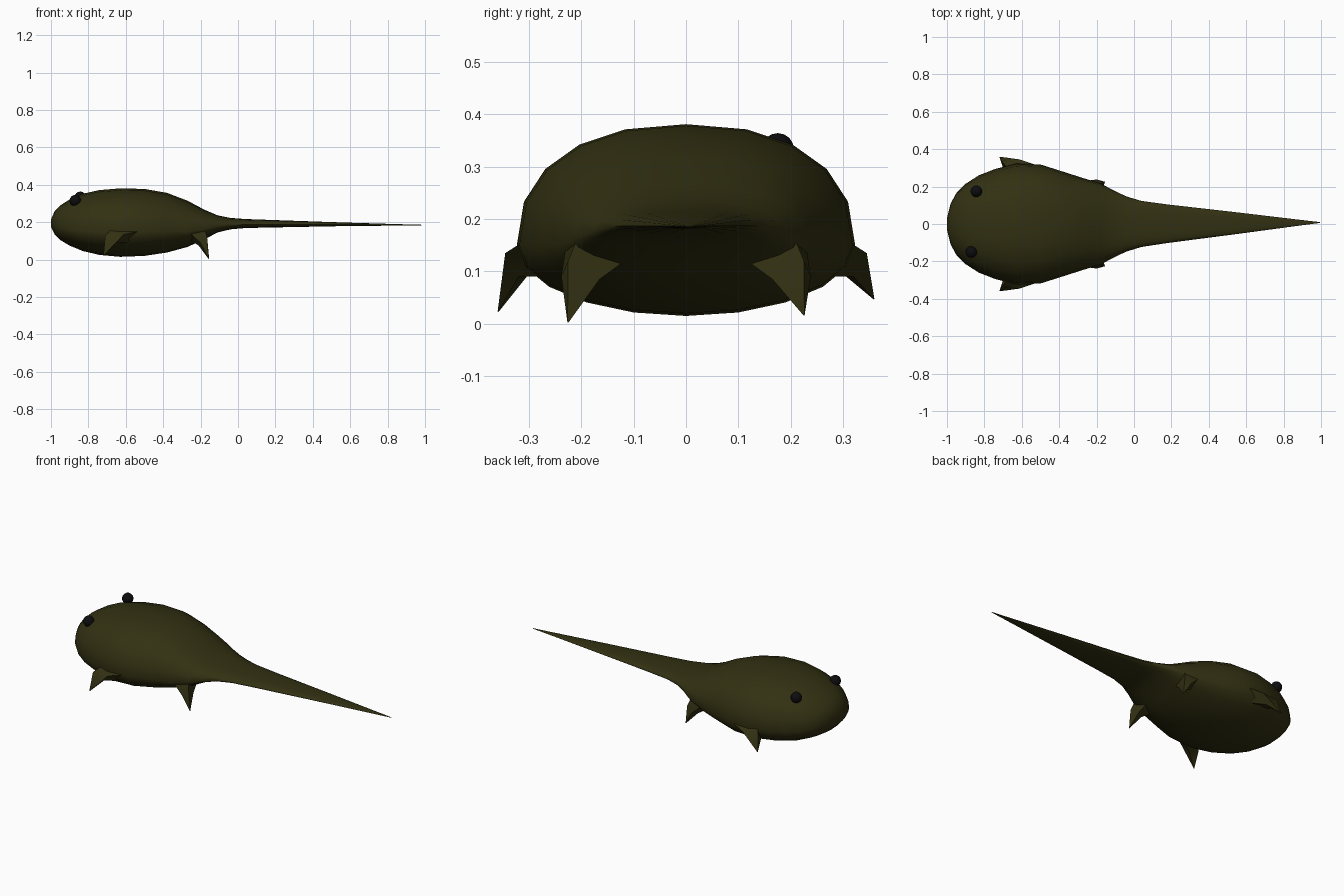
import bpy, bmesh, math
from mathutils import Vector

if "Cube" in bpy.data.objects:
    bpy.data.objects.remove(bpy.data.objects["Cube"])


def material(name, rgb):
    m = bpy.data.materials.new(name)
    m.diffuse_color = (*rgb, 1)
    m.use_nodes = True
    m.node_tree.nodes["Principled BSDF"].inputs["Base Color"].default_value = m.diffuse_color
    return m


OLIVE = material("dark olive skin", (0.032, 0.030, 0.006))
BLACK = material("black eye", (0.004, 0.004, 0.005))


def loft(name, rings, mat, angle):
    """Skin a list of equal-sized point rings and cap both ends."""
    bm = bmesh.new()
    rows = [[bm.verts.new(p) for p in ring] for ring in rings]
    n = len(rows[0])
    for a, b in zip(rows, rows[1:]):
        for i in range(n):
            j = (i + 1) % n
            bm.faces.new((a[i], a[j], b[j], b[i]))
    bm.faces.new(rows[0])
    bm.faces.new(rows[-1])
    bmesh.ops.recalc_face_normals(bm, faces=bm.faces)
    mesh = bpy.data.meshes.new(name)
    bm.to_mesh(mesh)
    bm.free()
    ob = bpy.data.objects.new(name, mesh)
    bpy.context.collection.objects.link(ob)
    mesh.materials.append(mat)
    bpy.ops.object.select_all(action='DESELECT')
    ob.select_set(True)
    bpy.context.view_layer.objects.active = ob
    bpy.ops.object.shade_smooth_by_angle(angle=math.radians(angle))
    return ob


# Body and tail sections: x, half width, widest height, top, bottom
SECTIONS = [
    (-1.0, 0.03, 0.195, 0.215, 0.175), (-0.98, 0.11, 0.18, 0.26, 0.135),
    (-0.95, 0.165, 0.17, 0.29, 0.105), (-0.90, 0.215, 0.16, 0.322, 0.075),
    (-0.83, 0.26, 0.155, 0.352, 0.046), (-0.74, 0.295, 0.15, 0.372, 0.025),
    (-0.63, 0.323, 0.15, 0.381, 0.015), (-0.50, 0.318, 0.15, 0.378, 0.02),
    (-0.38, 0.28, 0.15, 0.357, 0.038), (-0.27, 0.245, 0.15, 0.315, 0.068),
    (-0.18, 0.218, 0.16, 0.267, 0.108), (-0.11, 0.18, 0.175, 0.237, 0.145),
    (-0.04, 0.147, 0.185, 0.223, 0.162), (0.04, 0.123, 0.187, 0.217, 0.169),
    (0.18, 0.103, 0.187, 0.212, 0.172), (0.55, 0.058, 0.187, 0.199, 0.179),
    (0.85, 0.02, 0.186, 0.190, 0.182), (0.995, 0.002, 0.185, 0.186, 0.184),
]


def section(x, w, zm, zt, zb, n=20):
    shift = 0.008 * max(0, x)
    pts = []
    for i in range(n):
        a = math.tau * i / n
        c, s = math.cos(a), math.sin(a)
        e = 0.87 if s > 0 else 1.0          # fuller back, round belly
        y = math.copysign(abs(c) ** e, c) * w + shift
        z = zm + (zt - zm) * s ** e if s > 0 else zm + (zm - zb) * s
        pts.append((x, y, z))
    return pts


loft("body_and_tail", [section(*s) for s in SECTIONS], OLIVE, 60)


# Legs: root ring, middle ring, pointed tip
def leg(name, side, root, mid, tip):
    t = Vector(tip)
    end = [t + (Vector(p) - t) * 0.03 for p in mid]
    rings = [[(p[0], p[1] * side, p[2]) for p in r] for r in (root, mid, end)]
    return loft(name, rings, OLIVE, 50)


FRONT_ROOT = [(-0.67, 0.29, 0.17), (-0.45, 0.29, 0.17), (-0.53, 0.26, 0.09), (-0.66, 0.25, 0.10)]
FRONT_MID = [(-0.71, 0.34, 0.13), (-0.61, 0.345, 0.135), (-0.65, 0.32, 0.09), (-0.70, 0.30, 0.095)]
BACK_ROOT = [(-0.19, 0.11, 0.125), (-0.18, 0.205, 0.17), (-0.26, 0.23, 0.145), (-0.25, 0.17, 0.10)]
BACK_MID = [(-0.175, 0.165, 0.085), (-0.165, 0.225, 0.12), (-0.20, 0.238, 0.09), (-0.21, 0.19, 0.075)]

for label, side, front_z, back_z in (("left", 1, 0.045, 0.014), ("right", -1, 0.02, 0.0)):
    leg("front_leg_" + label, side, FRONT_ROOT, FRONT_MID, (-0.72, 0.36, front_z))
    leg("back_leg_" + label, side, BACK_ROOT, BACK_MID, (-0.155, 0.226, back_z))

# Eyes
for label, pos in (("left", (-0.843, 0.175, 0.333)), ("right", (-0.87, -0.15, 0.315))):
    bpy.ops.mesh.primitive_uv_sphere_add(segments=16, ring_count=8, radius=0.031, location=pos)
    eye = bpy.context.object
    eye.name = "eye_" + label
    eye.data.materials.append(BLACK)
    bpy.ops.object.shade_smooth()
